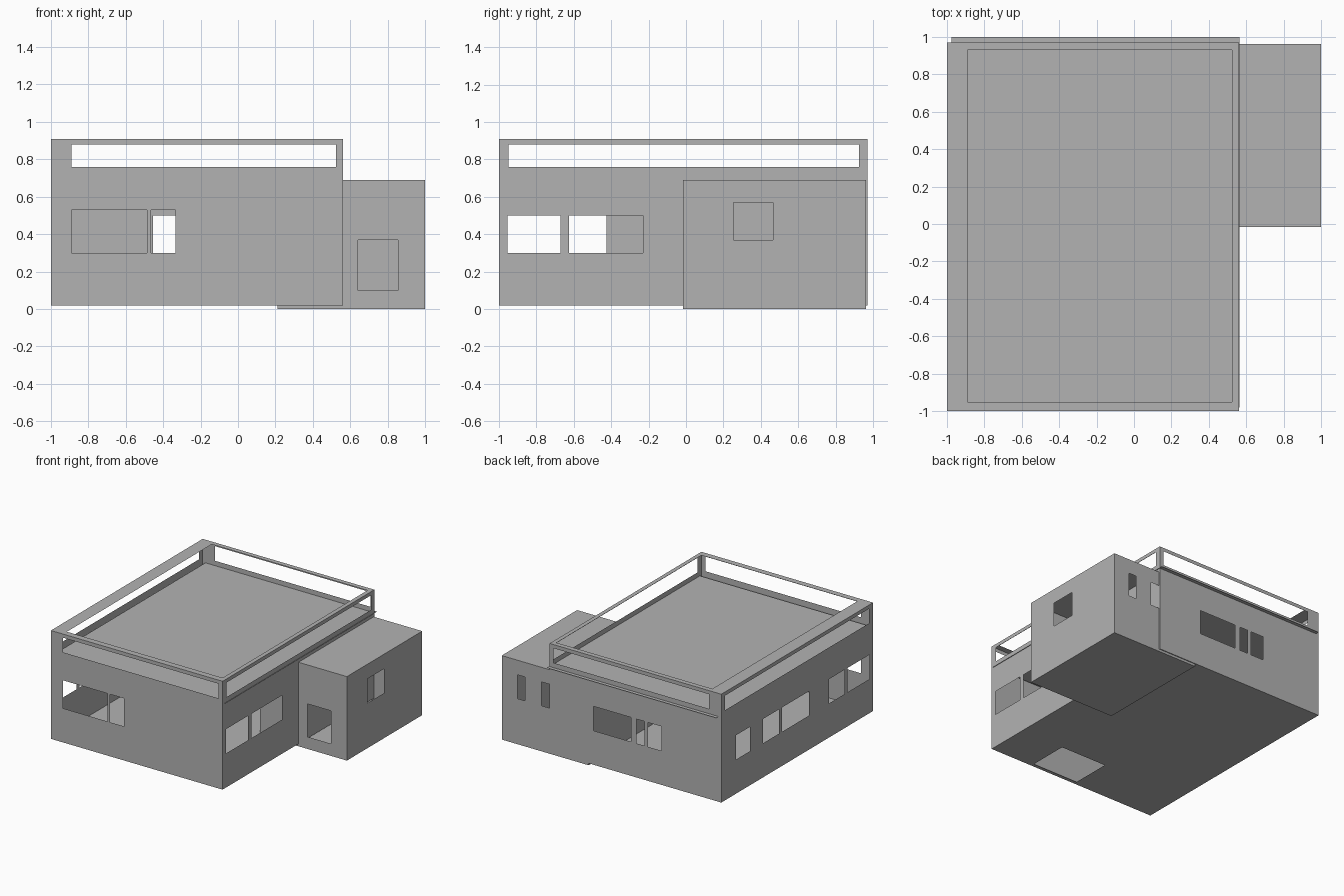
import bpy
import bmesh

cube = bpy.data.objects.get("Cube")
if cube:
    bpy.data.objects.remove(cube, do_unlink=True)

# One plain grey for the whole building
plaster = bpy.data.materials.new("plaster_grey")
plaster.use_nodes = True
GREY = (0.45, 0.45, 0.45, 1)
plaster.diffuse_color = GREY
plaster.node_tree.nodes["Principled BSDF"].inputs["Base Color"].default_value = GREY


def add_panel(bm, axis, pos, u, v, holes=(), flip=False):
    """Flat sheet across an axis, with rectangular openings (u0, u1, v0, v1)."""
    us = sorted({*u, *(e for h in holes for e in h[:2])})
    vs = sorted({*v, *(e for h in holes for e in h[2:])})
    place = {"x": lambda a, b: (pos, a, b),
             "y": lambda a, b: (a, pos, b),
             "z": lambda a, b: (a, b, pos)}[axis]
    grid = {(a, b): bm.verts.new(place(a, b)) for a in us for b in vs}
    for a0, a1 in zip(us, us[1:]):
        for b0, b1 in zip(vs, vs[1:]):
            ca, cb = (a0 + a1) / 2, (b0 + b1) / 2
            if any(h[0] < ca < h[1] and h[2] < cb < h[3] for h in holes):
                continue
            ring = [grid[a0, b0], grid[a1, b0], grid[a1, b1], grid[a0, b1]]
            bm.faces.new(ring[::-1] if flip else ring)


def make_part(name, panels):
    bm = bmesh.new()
    for panel in panels:
        add_panel(bm, **panel)
    bmesh.ops.remove_doubles(bm, verts=bm.verts, dist=0.0001)
    loose = [vert for vert in bm.verts if not vert.link_faces]
    bmesh.ops.delete(bm, geom=loose, context="VERTS")
    mesh = bpy.data.meshes.new(name)
    bm.to_mesh(mesh)
    bm.free()
    mesh.materials.append(plaster)
    obj = bpy.data.objects.new(name, mesh)
    bpy.context.collection.objects.link(obj)


def windows(spans, low, high):
    return [(a, b, low, high) for a, b in spans]


# Main house extents
X, Y, Z = (-1.0, 0.56), (-1.0, 0.97), (0.02, 0.91)
RAIL_X, RAIL_Y, RAIL_Z = (-0.89, 0.525), (-0.95, 0.925), (0.76, 0.88)
SILL, HEAD = 0.30, 0.50

# Openings below the top rail on each side
gap_x = [(*RAIL_X, *RAIL_Z)]
gap_y = [(*RAIL_Y, *RAIL_Z)]

make_part("front_wall", [dict(
    axis="y", pos=Y[0], u=X, v=Z,
    holes=gap_x + windows([(-0.89, -0.485), (-0.465, -0.335)], SILL, 0.53))])

make_part("back_wall", [dict(
    axis="y", pos=Y[1], u=X, v=Z, flip=True,
    holes=gap_x + windows([(-0.455, -0.335), (-0.30, -0.23), (-0.18, 0.16)], SILL, HEAD))])

make_part("left_wall", [dict(
    axis="x", pos=X[1], u=Y, v=Z,
    holes=gap_y + windows([(-0.955, -0.67), (-0.625, -0.23)], SILL, HEAD))])

make_part("right_wall", [dict(
    axis="x", pos=X[0], u=Y, v=Z, flip=True,
    holes=gap_y + windows([(-0.955, -0.67), (-0.63, -0.425), (-0.17, 0.18),
                           (0.22, 0.43), (0.60, 0.78)], SILL, HEAD))])

# Flat ring capping the walls, roof deck and floor with its opening
make_part("top_rail", [dict(axis="z", pos=Z[1], u=X, v=Y, holes=[(*RAIL_X, -0.95, 0.93)])])
make_part("roof_deck", [dict(axis="z", pos=0.72, u=(-0.975, 0.565), v=(-0.98, 1.0))])
make_part("house_floor", [dict(axis="z", pos=Z[0], u=X, v=Y, flip=True,
                               holes=[(-0.25, 0.17, -0.97, -0.64)])])

# Side annex: a closed box running into the house
AX, AY, AZ = (0.21, 1.0), (-0.015, 0.963), (0.0, 0.69)
make_part("annex", [
    dict(axis="y", pos=AY[0], u=AX, v=AZ, holes=[(0.64, 0.855, 0.10, 0.37)]),
    dict(axis="y", pos=AY[1], u=AX, v=AZ, flip=True,
         holes=windows([(0.54, 0.64), (0.79, 0.855)], 0.375, 0.57)),
    dict(axis="x", pos=AX[1], u=AY, v=AZ, holes=[(0.255, 0.465, 0.37, 0.57)]),
    dict(axis="x", pos=AX[0], u=AY, v=AZ, flip=True),
    dict(axis="z", pos=AZ[1], u=AX, v=AY),
    dict(axis="z", pos=AZ[0], u=AX, v=AY, flip=True),
])
